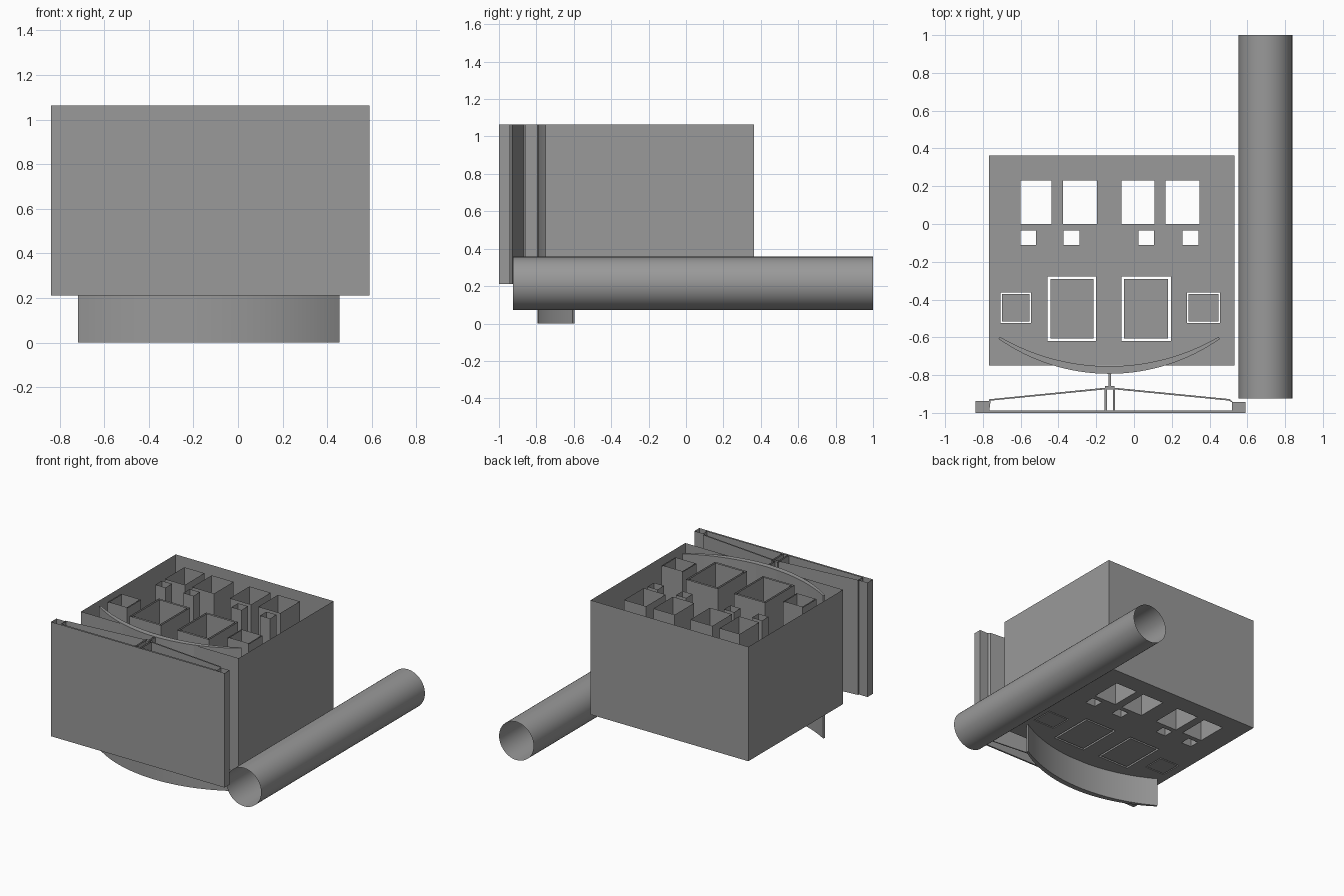
import bpy, bmesh, math

if "Cube" in bpy.data.objects:
    bpy.data.objects.remove(bpy.data.objects["Cube"])

BASE, TOP = 0.212, 1.063
SHIFT = 0.003  # fine alignment of the whole model in x

grey = bpy.data.materials.new("dark_grey")
grey.diffuse_color = (0.32, 0.32, 0.32, 1)
grey.use_nodes = True
grey.node_tree.nodes["Principled BSDF"].inputs["Base Color"].default_value = grey.diffuse_color


def rect(x0, x1, y0, y1):
    return [(x0, y0), (x1, y0), (x1, y1), (x0, y1)]


def inset(r, d):
    (x0, y0), (x1, y1) = r[0], r[2]
    return rect(x0 + d, x1 - d, y0 + d, y1 - d)


def arc(cx, half, y_end, y_mid, n=32):
    """Points on a circular arc bulging toward -y, left to right."""
    sag = y_end - y_mid
    rad = (half * half + sag * sag) / (2 * sag)
    a = math.asin(half / rad)
    return [(cx + rad * math.sin(a * (2 * i / n - 1)),
             y_mid + rad - rad * math.cos(a * (2 * i / n - 1))) for i in range(n + 1)]


def finish(name, bm, smooth=False):
    me = bpy.data.meshes.new(name)
    bm.to_mesh(me)
    bm.free()
    me.materials.append(grey)
    ob = bpy.data.objects.new(name, me)
    bpy.context.collection.objects.link(ob)
    ob.location.x = SHIFT
    if smooth:
        bpy.context.view_layer.objects.active = ob
        ob.select_set(True)
        bpy.ops.object.shade_smooth_by_angle(angle=math.radians(30))
        ob.select_set(False)
    return ob


def tray(name, outlines, z0, z1, lid=False, smooth=False):
    """Upright walls on every loop, floor between the loops, open top unless lid.
    Each outline is a list of loops: the outer one, then its holes."""
    bm = bmesh.new()
    for loops in outlines:
        low_edges, high_edges = [], []
        for loop in loops:
            low = [bm.verts.new((x, y, z0)) for x, y in loop]
            high = [bm.verts.new((x, y, z1)) for x, y in loop]
            n = len(loop)
            for i in range(n):
                j = (i + 1) % n
                low_edges.append(bm.edges.new((low[i], low[j])))
                high_edges.append(bm.edges.new((high[i], high[j])))
                bm.faces.new((low[i], low[j], high[j], high[i]))
        bmesh.ops.triangle_fill(bm, edges=low_edges, use_beauty=True, normal=(0, 0, -1))
        if lid:
            bmesh.ops.triangle_fill(bm, edges=high_edges, use_beauty=True, normal=(0, 0, 1))
    bmesh.ops.recalc_face_normals(bm, faces=bm.faces)
    return finish(name, bm, smooth)


# Main block: open box with through shafts and framed wells
shafts = [rect(x0, x1, 0.0, 0.229) for x0, x1 in
          ((-0.605, -0.44), (-0.38, -0.20), (-0.07, 0.105), (0.165, 0.345))]
shafts += [rect(x, x + 0.083, -0.11, -0.035) for x in (-0.605, -0.375, 0.02, 0.255)]
large = [rect(x0, x1, -0.62, -0.278) for x0, x1 in ((-0.46, -0.203), (-0.07, 0.192))]
small = [rect(x0, x1, -0.525, -0.362) for x0, x1 in ((-0.71, -0.547), (0.278, 0.453))]
tray("main_block", [[rect(-0.77, 0.528, -0.75, 0.363)] + shafts + large + small], BASE, TOP)

# Inner walls and floors of the framed wells
tray("well_liners", [[inset(r, 0.014)] for r in large] + [[inset(r, 0.008)] for r in small],
     BASE, TOP)

# Curved solid blade reaching down to the ground
outer = arc(-0.134, 0.586, -0.608, -0.793)
inner = arc(-0.134, 0.579, -0.597, -0.753)
tray("curved_blade", [[outer + inner[::-1]]], 0.0, TOP, lid=True, smooth=True)

# Front panel: thin hollow section with end posts, sloped backs and a stem
panel = [(-0.841, -1), (0.587, -1), (0.587, -0.942), (0.518, -0.942), (0.505, -0.927),
         (-0.105, -0.867), (-0.105, -0.857), (-0.125, -0.857), (-0.125, -0.793),
         (-0.137, -0.793), (-0.137, -0.857), (-0.157, -0.857), (-0.157, -0.867),
         (-0.77, -0.928), (-0.77, -0.937), (-0.841, -0.937)]
holes = [[(-0.769, -0.988), (-0.158, -0.988), (-0.158, -0.876), (-0.762, -0.935)],
         rect(-0.147, -0.115, -0.988, -0.876),
         [(-0.103, -0.988), (0.517, -0.988), (0.517, -0.945), (0.5, -0.935), (-0.103, -0.876)]]
tray("front_panel", [[panel] + holes], BASE, TOP)

# Long open tube lying alongside
bm = bmesh.new()
bmesh.ops.create_cone(bm, cap_ends=False, segments=48, radius1=0.142, radius2=0.142, depth=1.925)
tube = finish("side_tube", bm, smooth=True)
tube.rotation_euler = (math.pi / 2, 0, 0)
tube.location = (0.696, 0.0375, 0.215)
